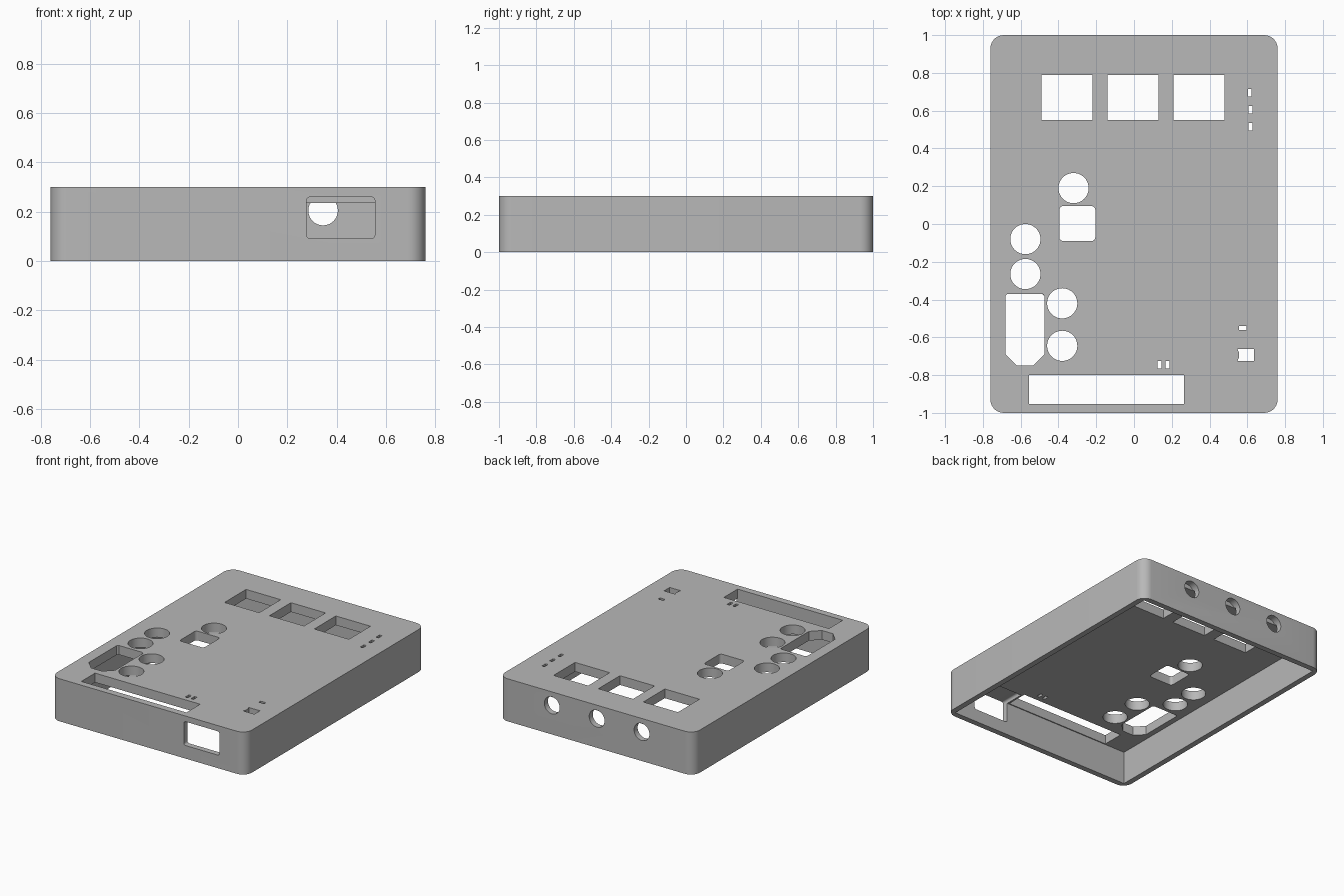
import bpy, bmesh, math

if "Cube" in bpy.data.objects:
    bpy.data.objects.remove(bpy.data.objects["Cube"], do_unlink=True)

HALF_X, HALF_Y, HEIGHT = 0.76, 1.0, 0.3
WALL, PLATE_UNDER = 0.04, 0.235

grey = bpy.data.materials.new("plain grey")
grey.use_nodes = True
colour = (0.48, 0.48, 0.48, 1)
grey.diffuse_color = colour
grey.node_tree.nodes["Principled BSDF"].inputs["Base Color"].default_value = colour


def arc(cx, cy, r, start, sweep, steps):
    return [(cx + r * math.cos(start + sweep * i / steps),
             cy + r * math.sin(start + sweep * i / steps)) for i in range(steps + 1)]


def rect(x0, x1, y0, y1, r=0):
    if not r:
        return [(x0, y0), (x1, y0), (x1, y1), (x0, y1)]
    corners = [(x1 - r, y1 - r), (x0 + r, y1 - r), (x0 + r, y0 + r), (x1 - r, y0 + r)]
    pts = []
    for i, (cx, cy) in enumerate(corners):
        pts += arc(cx, cy, r, i * math.pi / 2, math.pi / 2, 8)
    return pts


def circle(cx, cy, r):
    return arc(cx, cy, r, 0, math.tau, 40)[:-1]


def prism(bm, pts, lo, hi, axis="z"):
    """Extrude a profile along z (profile is x, y) or y (profile is x, z)."""
    place = (lambda a, b, h: (a, b, h)) if axis == "z" else (lambda a, b, h: (a, h, b))
    rings = [[bm.verts.new(place(a, b, h)) for a, b in pts] for h in (lo, hi)]
    bm.faces.new(rings[0])
    bm.faces.new(rings[1][::-1])
    for i in range(len(pts)):
        j = (i + 1) % len(pts)
        bm.faces.new((rings[0][i], rings[1][i], rings[1][j], rings[0][j]))


def make_object(name, bm):
    bmesh.ops.recalc_face_normals(bm, faces=bm.faces[:])
    mesh = bpy.data.meshes.new(name)
    bm.to_mesh(mesh)
    bm.free()
    mesh.materials.append(grey)
    ob = bpy.data.objects.new(name, mesh)
    bpy.context.collection.objects.link(ob)
    return ob


def cut(target, cutter):
    cutter.hide_render = True
    mod = target.modifiers.new("cut", "BOOLEAN")
    mod.operation, mod.solver, mod.object = "DIFFERENCE", "EXACT", cutter
    bpy.context.view_layer.objects.active = target
    bpy.ops.object.modifier_apply(modifier=mod.name)
    bpy.data.objects.remove(cutter, do_unlink=True)


# Outer block with rounded upright edges
bm = bmesh.new()
prism(bm, rect(-HALF_X, HALF_X, -HALF_Y, HALF_Y, 0.07), 0, HEIGHT)
enclosure = make_object("enclosure", bm)

# Hollow, open underneath
bm = bmesh.new()
prism(bm, rect(WALL - HALF_X, HALF_X - WALL, WALL - HALF_Y, HALF_Y - WALL), -0.1, PLATE_UNDER)
cut(enclosure, make_object("cavity_cutter", bm))

# Openings through the top plate
openings = [rect(x - 0.135, x + 0.135, 0.55, 0.79) for x in (-0.355, -0.005, 0.345)]
openings += [circle(x, y, 0.08) for x, y in
             ((-0.32, 0.19), (-0.575, -0.08), (-0.575, -0.265), (-0.38, -0.42), (-0.38, -0.645))]
openings.append(rect(-0.395, -0.205, -0.09, 0.095, 0.02))
openings.append(rect(-0.555, 0.265, -0.953, -0.8))
openings.append([(-0.62, -0.75), (-0.535, -0.75), (-0.475, -0.69), (-0.475, -0.38),
                 (-0.485, -0.37), (-0.67, -0.37), (-0.68, -0.38), (-0.68, -0.69)])

# Small indicator slots and the notched switch slot
for x, y, w, h in ((0.613, 0.695, 0.01, 0.02), (0.617, 0.605, 0.01, 0.02),
                   (0.617, 0.515, 0.01, 0.02), (0.135, -0.745, 0.01, 0.02),
                   (0.178, -0.745, 0.01, 0.02), (0.575, -0.55, 0.02, 0.01)):
    openings.append(rect(x - w, x + w, y - h, y + h))
openings.append([(0.548, -0.725), (0.635, -0.725), (0.635, -0.662),
                 (0.548, -0.662), (0.555, -0.68), (0.555, -0.707)])

bm = bmesh.new()
for pts in openings:
    prism(bm, pts, 0.2, 0.35)

# Front port window, running back into the plate, and three round back ports
prism(bm, rect(0.278, 0.555, 0.092, 0.26, 0.015), -1.05, -0.82, "y")
for x in (-0.355, -0.005, 0.345):
    prism(bm, circle(x, 0.205, 0.06), HALF_Y - WALL - 0.01, 1.05, "y")
cut(enclosure, make_object("opening_cutter", bm))

# Smooth curved edges, keep the rest crisp
bpy.ops.object.select_all(action="DESELECT")
enclosure.select_set(True)
bpy.context.view_layer.objects.active = enclosure
bpy.ops.object.shade_smooth_by_angle(angle=math.radians(30))
